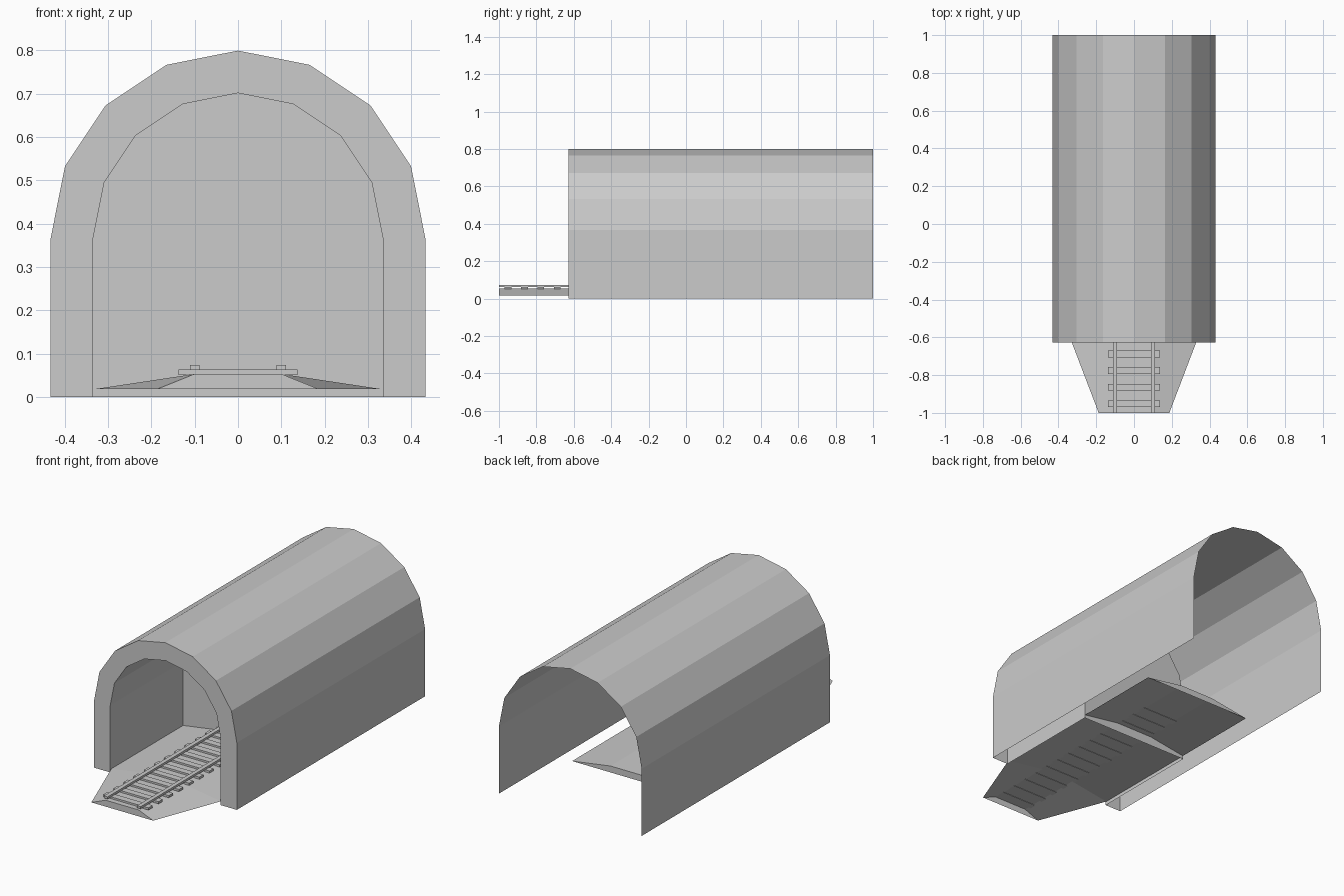
import bpy
from math import cos, sin, pi

if "Cube" in bpy.data.objects:
    bpy.data.objects.remove(bpy.data.objects["Cube"], do_unlink=True)

grey = bpy.data.materials.new("concrete_grey")
grey.use_nodes = True
colour = (0.6, 0.6, 0.6, 1)
grey.diffuse_color = colour
grey.node_tree.nodes["Principled BSDF"].inputs["Base Color"].default_value = colour


def add_mesh(name, verts, faces):
    mesh = bpy.data.meshes.new(name)
    mesh.from_pydata(verts, [], faces)
    mesh.materials.append(grey)
    obj = bpy.data.objects.new(name, mesh)
    bpy.context.collection.objects.link(obj)
    return obj


def loft(name, rings, caps=()):
    """Join open profiles of equal length; fill the rings listed in caps."""
    n = len(rings[0])
    verts = [p for ring in rings for p in ring]
    faces = [(r * n + i, r * n + i + 1, (r + 1) * n + i + 1, (r + 1) * n + i)
             for r in range(len(rings) - 1) for i in range(n - 1)]
    for r in caps:
        ring = list(range(r * n, r * n + n))
        faces.append(ring if r == 0 else ring[::-1])
    return add_mesh(name, verts, faces)


def arch(radius, y, spring=0.367, sides=8):
    """Half-round arch on straight legs, from left foot to right foot."""
    curve = [(radius * cos(pi * i / sides), y, spring + radius * sin(pi * i / sides))
             for i in range(sides + 1)]
    return [(radius, y, 0)] + curve + [(-radius, y, 0)]


def bank(foot, y, top=0.1, low=0.018, high=0.053):
    """Trapezoid section of the track bed."""
    return [(foot, y, low), (top, y, high), (-top, y, high), (-foot, y, low)]


def box(name, x, y, z):
    verts = [(a, b, c) for a in x for b in y for c in z]
    faces = [(0, 1, 3, 2), (4, 6, 7, 5), (0, 4, 5, 1),
             (2, 3, 7, 6), (0, 2, 6, 4), (1, 5, 7, 3)]
    return add_mesh(name, verts, faces)


# Tunnel: outer skin, front rim, and inner lining closed by an end wall
mouth, wall, back = -0.627, 0.0, 1.0
outer, inner = 0.432, 0.334
loft("tunnel_outer_shell", [arch(outer, back), arch(outer, mouth)][::-1])
loft("tunnel_front_rim", [arch(inner, mouth), arch(outer, mouth)])
loft("tunnel_inner_lining", [arch(inner, wall), arch(inner, mouth)])
add_mesh("tunnel_end_wall", arch(inner, wall), [range(len(arch(inner, wall)))])

# Track bed, tapered at the front and open underneath
loft("track_bed",
     [bank(0.187, -1), bank(0.332, -0.62), bank(0.332, 0.51)], caps=(0, 2))

# Sleepers
for i in range(14):
    y = -0.952 + 0.088 * i
    box("sleeper", (-0.137, 0.137), (y - 0.018, y + 0.018), (0.051, 0.063))

# Rails
for name, side in (("left_rail", 1), ("right_rail", -1)):
    x = 0.1 * side
    box(name, (x - 0.011, x + 0.011), (-1, 0.25), (0.062, 0.074))
